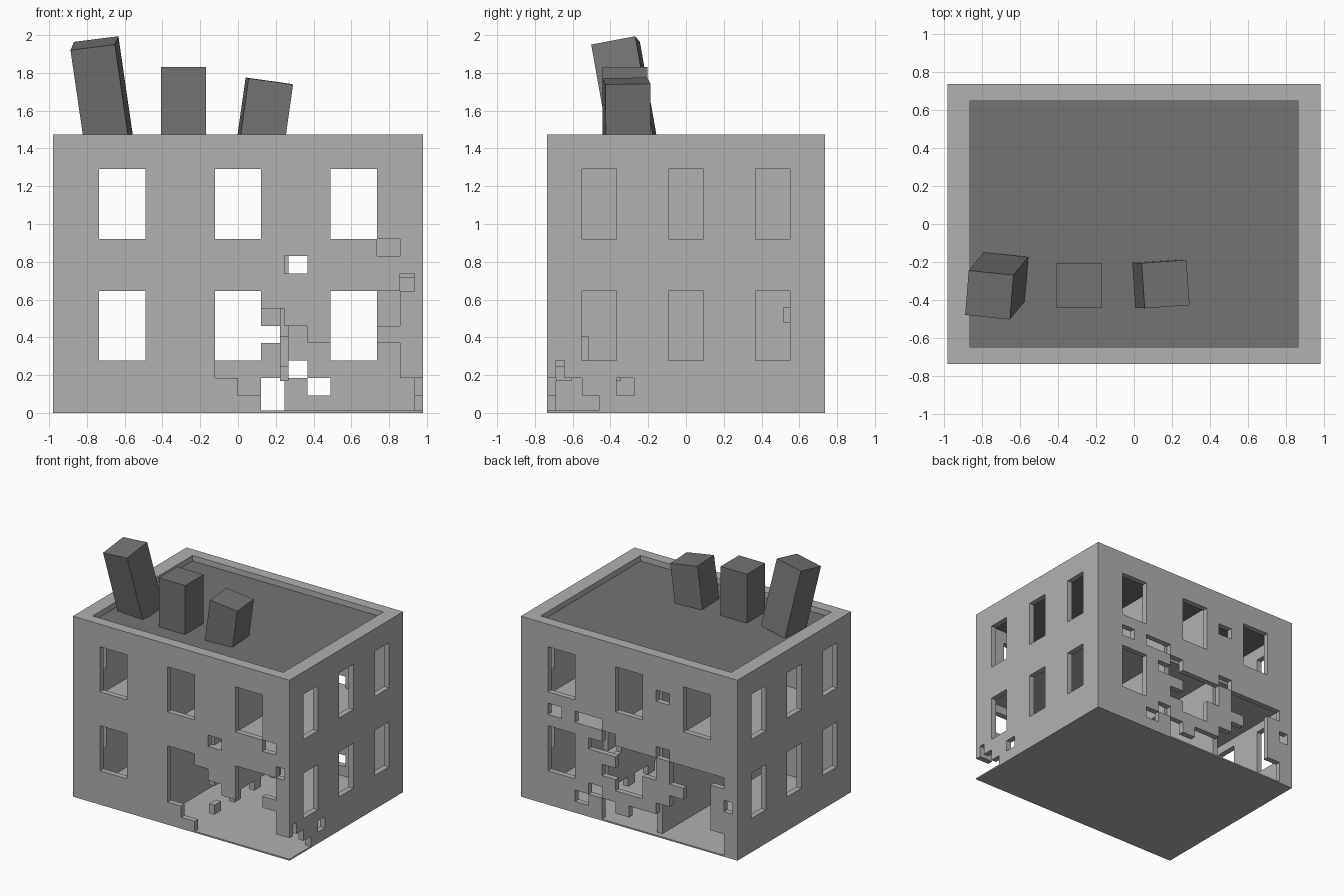
import bpy, bmesh
from math import radians
from mathutils import Vector, Euler, Matrix

if "Cube" in bpy.data.objects:
    bpy.data.objects.remove(bpy.data.objects["Cube"])

X, Y, H, T = 0.98, 0.735, 1.475, 0.046   # half width, half depth, height, wall thickness


def material(name, v):
    m = bpy.data.materials.new(name)
    m.diffuse_color = (v, v, v, 1)
    m.use_nodes = True
    m.node_tree.nodes["Principled BSDF"].inputs["Base Color"].default_value = m.diffuse_color
    return m


WALL = material("light_grey_wall", 0.44)
ROOF = material("dark_grey_roof", 0.175)


def finish(bm, name, mat):
    bmesh.ops.recalc_face_normals(bm, faces=bm.faces)
    me = bpy.data.meshes.new(name)
    bm.to_mesh(me)
    bm.free()
    me.materials.append(mat)
    ob = bpy.data.objects.new(name, me)
    bpy.context.collection.objects.link(ob)
    return ob


def box(name, lo, hi, mat):
    lo, hi = Vector(lo), Vector(hi)
    bm = bmesh.new()
    bmesh.ops.create_cube(bm, size=1, matrix=Matrix.Translation((lo + hi) / 2)
                          @ Matrix.Diagonal((*(hi - lo), 1)))
    return finish(bm, name, mat)


def panel(name, origin, u, v, depth, nu, nv, holes):
    """Sheet of nu x nv cells with some knocked out, thickened along depth."""
    origin, u, v = Vector(origin), Vector(u), Vector(v)
    bm = bmesh.new()
    grid = [[bm.verts.new(origin + u * (i / nu) + v * (k / nv))
             for k in range(nv + 1)] for i in range(nu + 1)]
    for i in range(nu):
        for k in range(nv):
            if (i, k) not in holes:
                bm.faces.new((grid[i][k], grid[i + 1][k],
                              grid[i + 1][k + 1], grid[i][k + 1]))
    ext = bmesh.ops.extrude_face_region(bm, geom=bm.faces[:], use_keep_orig=True)
    bmesh.ops.translate(bm, vec=Vector(depth),
                        verts=[g for g in ext["geom"] if isinstance(g, bmesh.types.BMVert)])
    bmesh.ops.delete(bm, geom=[w for w in bm.verts if not w.link_faces], context='VERTS')
    return finish(bm, name, WALL)


def cells(columns):
    """Expand {column: (first_row, last_row), ...} spans into cells."""
    return {(c, k) for c, spans in columns for a, b in [spans] for k in range(a, b + 1)}


# Three by two windows, the same on every outer wall
WINDOWS = {(c + a, r + b) for c in (2, 7, 12) for r in (3, 10)
           for a in range(2) for b in range(4)}

# Outer walls with broken-out cells
front_holes = cells([(7, (2, 2)), (8, (1, 2)), (9, (0, 5)), (10, (0, 4)), (11, (0, 3)),
                     (12, (0, 2)), (13, (0, 2)), (14, (0, 3)), (14, (5, 6)), (15, (0, 1)),
                     (15, (7, 7)), (10, (8, 8)), (14, (9, 9))])
panel("front_wall", (-X, -Y, 0), (2 * X, 0, 0), (0, 0, H), (0, T, 0), 16, 16,
      WINDOWS | front_holes)

# Back wall columns count from the right-hand end (x = +X)
back_holes = cells([(2, (8, 8)), (4, (8, 8)), (5, (8, 8)), (10, (12, 12)), (4, (1, 1)),
                    (5, (2, 2)), (6, (0, 1)), (7, (0, 0)), (8, (0, 1)), (9, (0, 1)),
                    (10, (0, 2)), (11, (0, 3)), (11, (5, 6)), (12, (0, 2)), (13, (0, 2)),
                    (14, (0, 1)), (15, (4, 4)), (6, (6, 7)), (5, (6, 6)), (6, (4, 4)),
                    (9, (5, 6)), (10, (7, 7)), (14, (6, 6))])
panel("back_wall", (X, Y, 0), (-2 * X, 0, 0), (0, 0, H), (0, -T, 0), 16, 16,
      WINDOWS | back_holes)

right_holes = cells([(0, (0, 2)), (1, (0, 1)), (2, (0, 0)), (4, (1, 1))])
panel("right_wall", (X, -Y, 0), (0, 2 * Y, 0), (0, 0, H), (-T, 0, 0), 16, 16,
      WINDOWS | right_holes)
panel("left_wall", (-X, -Y, 0), (0, 2 * Y, 0), (0, 0, H), (T, 0, 0), 16, 16, WINDOWS)

# Floors
box("ground_floor", (-X, -Y, 0), (X, Y, 0.012), WALL)
box("upper_floor", (-X + T, -Y + T, 0.7145), (X - T, Y - T, 0.7375), WALL)

# Inner partitions between the window bays, the lower right one damaged
broken = cells([(c, (0, 1 + (c * 7 % 3 > 0))) for c in range(16)]
               + [(0, (3, 4)), (1, (3, 4)), (14, (6, 6)), (15, (6, 6))])
for side, x in (("left", -0.245), ("right", 0.245)):
    for floor, z0, z1 in (("lower", 0.012, 0.7145), ("upper", 0.7375, 1.39)):
        holes = broken if (side, floor) == ("right", "lower") else set()
        panel(f"{side}_{floor}_partition", (x - T / 2, -Y + T, z0), (0, 2 * (Y - T), 0),
              (0, 0, z1 - z0), (T, 0, 0), 16, 9, holes)

# Roof slab and parapet ring
RX, RY, RZ = 0.8625, 0.647, 1.43
box("roof", (-X + T, -Y + T, 1.39), (X - T, Y - T, RZ), ROOF)
bm = bmesh.new()
rings = [[bm.verts.new((sx * a, sy * b, z)) for sx, sy in ((-1, -1), (1, -1), (1, 1), (-1, 1))]
         for a, b, z in ((X, Y, H), (RX, RY, H), (RX, RY, RZ - 0.01), (X, Y, RZ - 0.01))]
for r in range(4):
    p, q = rings[r], rings[(r + 1) % 4]
    for i in range(4):
        j = (i + 1) % 4
        bm.faces.new((p[i], p[j], q[j], q[i]))
finish(bm, "parapet", WALL)


# Chimneys, placed by the centre of the top face, then leaned
def chimney(name, top, length, lean):
    ob = box(name, (-0.119, -0.119, -length), (0.119, 0.119, 0), ROOF)
    ob.location = top
    ob.rotation_euler = Euler([radians(a) for a in lean])


chimney("left_chimney", (-0.76, -0.373, 1.957), 0.55, (10.8, -7.2, -6))
chimney("middle_chimney", (-0.288, -0.323, 1.83), 0.42, (0, 0, 0))
chimney("right_chimney", (0.166, -0.316, 1.757), 0.345, (1, 8, 4))
